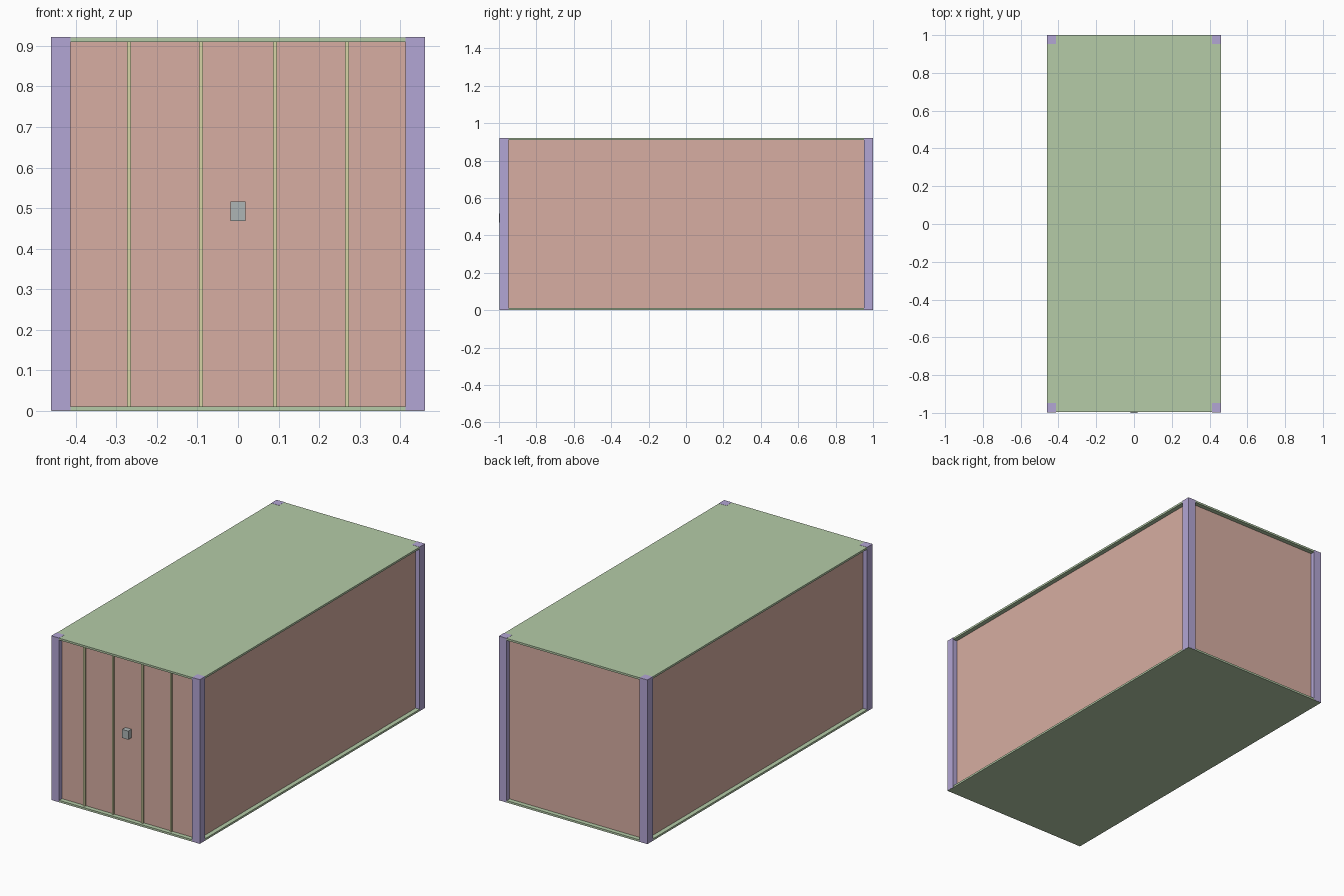
import bpy
from mathutils import Vector

if "Cube" in bpy.data.objects:
    bpy.data.objects.remove(bpy.data.objects["Cube"])

# Overall container extents
W, H = 0.46, 0.921          # half width, height
Y0, Y1 = -0.996, 1.0        # front and back of the body
POST, SLAB = 0.048, 0.011   # corner post side, floor/roof thickness
INSET, WALL = 0.025, 0.01   # wall recess and wall thickness


def material(name, rgb):
    m = bpy.data.materials.new(name)
    m.diffuse_color = (*rgb, 1)
    m.use_nodes = True
    m.node_tree.nodes["Principled BSDF"].inputs["Base Color"].default_value = m.diffuse_color
    return m


GREEN = material("frame_green", (0.46, 0.60, 0.39))
PINK = material("panel_pink", (0.68, 0.42, 0.36))
PURPLE = material("post_purple", (0.45, 0.38, 0.66))
YELLOW = material("rib_yellow", (0.68, 0.66, 0.38))
GREY = material("latch_grey", (0.42, 0.46, 0.46))


def box(name, lo, hi, mat):
    """Axis-aligned box between two corners."""
    lo, hi = Vector(lo), Vector(hi)
    bpy.ops.mesh.primitive_cube_add(size=1, location=(lo + hi) / 2)
    ob = bpy.context.object
    ob.name = name
    ob.scale = hi - lo
    bpy.ops.object.transform_apply(location=False, rotation=False, scale=True)
    ob.data.materials.append(mat)
    return ob


# Floor and roof slabs
box("floor", (-W, Y0, 0), (W, Y1, SLAB), GREEN)
box("roof", (-W, Y0, H - SLAB), (W, Y1, H), GREEN)

# Corner posts, a hair proud of the slabs
E = 0.0008
for side, x in (("left", -W - E), ("right", W + E - POST)):
    for end, y in (("front", Y0 - E), ("back", Y1 + E - POST)):
        box(f"{end}_{side}_post", (x, y, E), (x + POST, y + POST, H + E), PURPLE)

# Recessed walls between floor and roof
zb, zt = SLAB, H - SLAB
xi, yf, yb = W - INSET, Y0 + INSET, Y1 - INSET
box("left_wall", (-xi, yf, zb), (-xi + WALL, yb, zt), PINK)
box("right_wall", (xi - WALL, yf, zb), (xi, yb, zt), PINK)
box("back_wall", (-xi + WALL, yb - WALL, zb), (xi - WALL, yb, zt), PINK)
box("front_wall", (-xi + WALL, yf, zb), (xi - WALL, yf + WALL, zt), PINK)

# Upright ribs on the front wall
for i, x in enumerate((-0.269, -0.091, 0.091, 0.269)):
    box(f"front_rib_{i + 1}", (x - 0.005, yf - 0.01, zb), (x + 0.005, yf, zt), YELLOW)

# Door latch box in the middle of the front
box("latch", (-0.019, -1.0, 0.468), (0.019, yf, 0.516), GREY)
